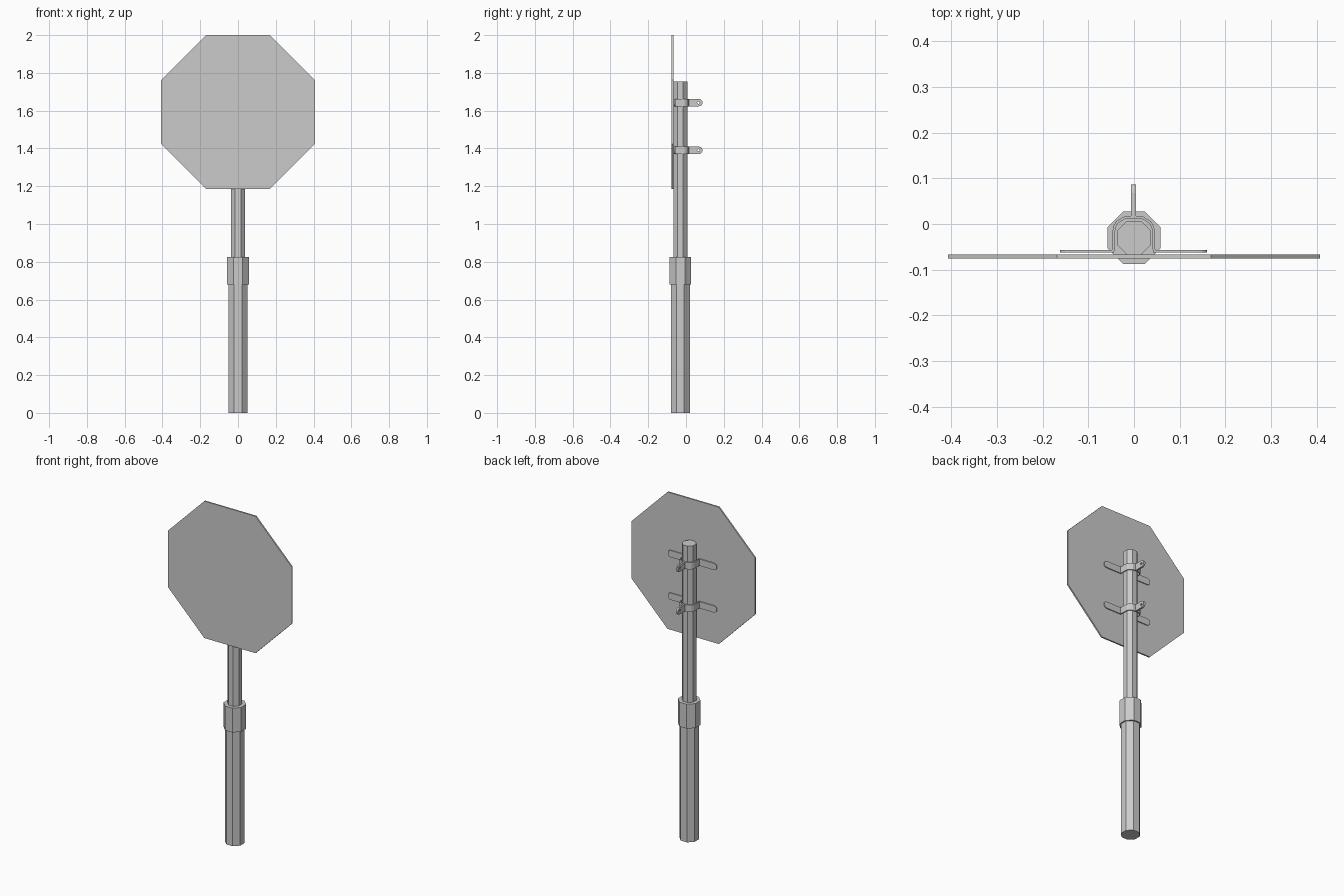
import bpy, bmesh, math
from mathutils import Vector, Matrix

if "Cube" in bpy.data.objects:
    bpy.data.objects.remove(bpy.data.objects["Cube"])


def finish(name, bm):
    bmesh.ops.recalc_face_normals(bm, faces=bm.faces)
    me = bpy.data.meshes.new(name)
    bm.to_mesh(me)
    bm.free()
    ob = bpy.data.objects.new(name, me)
    bpy.context.collection.objects.link(ob)
    return ob


def prism(name, apothem, depth, centre, sides=8, axis='Z'):
    """Flat-sided prism with its flats facing the axes."""
    bm = bmesh.new()
    r = apothem / math.cos(math.pi / sides)
    bmesh.ops.create_cone(bm, cap_ends=True, segments=sides, radius1=r, radius2=r, depth=depth)
    # make sure a flat faces +x
    if any(abs(v.co.y) < 1e-5 for v in bm.verts):
        bm.transform(Matrix.Rotation(math.pi / sides, 4, 'Z'))
    if axis != 'Z':
        bm.transform(Matrix.Rotation(math.pi / 2, 4, 'X' if axis == 'Y' else 'Y'))
    bm.transform(Matrix.Translation(centre))
    return finish(name, bm)


def ribbon(name, path, thick, z):
    """Flat strap along a plan-view path of (x, y, half height)."""
    bm = bmesh.new()
    pts = [Vector(p[:2]) for p in path]
    rings = []
    for i, p in enumerate(pts):
        dirs = []
        if i > 0:
            dirs.append((p - pts[i - 1]).normalized())
        if i < len(pts) - 1:
            dirs.append((pts[i + 1] - p).normalized())
        n = [Vector((-d.y, d.x)) for d in dirs]
        m = (n[0] + n[-1]).normalized()
        off = m * (thick / 2 / m.dot(n[0]))
        h = path[i][2]
        rings.append([bm.verts.new((*(p + s * off), z + k * h))
                      for s, k in ((1, 1), (1, -1), (-1, -1), (-1, 1))])
    for a, b in zip(rings, rings[1:]):
        for k in range(4):
            bm.faces.new((a[k], a[(k + 1) % 4], b[(k + 1) % 4], b[k]))
    bm.faces.new(rings[0])
    bm.faces.new(rings[-1][::-1])
    return finish(name, bm)


# Posts and collar
PY = -0.03
prism("lower_post", 0.05, 0.70, (0, PY, 0.35))
prism("collar", 0.0575, 0.145, (0, PY, 0.7525))
prism("upper_post", 0.037, 1.005, (0, PY, 1.2525))

# Octagonal sign plate
prism("sign_plate", 0.407, 0.009, (0, -0.0715, 1.593), axis='Y')

# Clamp brackets: two mirrored straps each, with rounded ends and a bolt hole
H, FY, TX, TIP = 0.02, -0.0595, 0.003, 0.0875
ends = [(H * (1 - math.cos(a)), H * math.sin(a))
        for a in (math.radians(d) for d in (20, 40, 65, 90))]
half = [(0.162 - d, FY, h) for d, h in ends]
half += [(x, y, H) for x, y in ((0.045, FY), (0.0425, -0.008), (0.036, 0.004),
                                (0.02, 0.0135), (TX, 0.0145))]
half += [(TX, TIP - d, h) for d, h in reversed(ends)]

for level, z in (("lower", 1.39), ("upper", 1.643)):
    cutter = prism("hole_cutter", 0.0065, 0.1, (0, 0.066, z), sides=10, axis='X')
    cutter.hide_render = True
    for side, s in (("right", 1), ("left", -1)):
        strap = ribbon(f"{level}_bracket_{side}",
                       [(s * x - 0.001, y, h) for x, y, h in half], 0.0055, z)
        mod = strap.modifiers.new("bolt_hole", 'BOOLEAN')
        mod.operation = 'DIFFERENCE'
        mod.solver = 'EXACT'
        mod.object = cutter
        bpy.context.view_layer.objects.active = strap
        bpy.ops.object.modifier_apply(modifier=mod.name)
    bpy.data.objects.remove(cutter)
